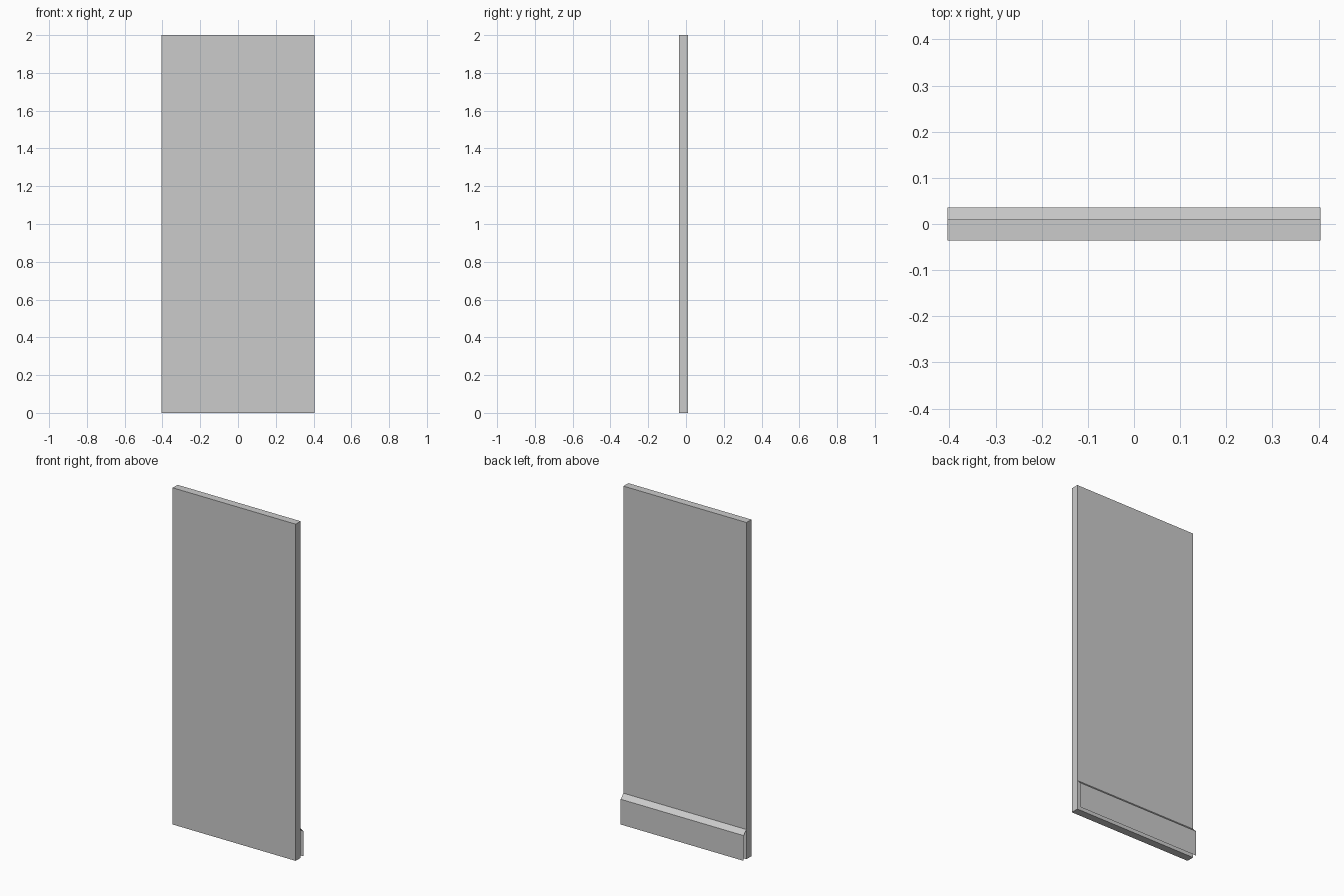
import bpy, bmesh

if "Cube" in bpy.data.objects:
    bpy.data.objects.remove(bpy.data.objects["Cube"])

HALF_W = 0.404
FRONT, BACK, OUT = -0.036, 0.01, 0.036


def extrude_profile(name, points, closed):
    """Sweep a (y, z) profile across the width; closed profiles get end caps."""
    bm = bmesh.new()
    left = [bm.verts.new((-HALF_W, y, z)) for y, z in points]
    right = [bm.verts.new((HALF_W, y, z)) for y, z in points]
    n = len(points)
    for i in range(n if closed else n - 1):
        j = (i + 1) % n
        bm.faces.new((left[i], left[j], right[j], right[i]))
    if closed:
        bm.faces.new(left[::-1])
        bm.faces.new(right)
        bmesh.ops.recalc_face_normals(bm, faces=bm.faces)
    mesh = bpy.data.meshes.new(name)
    bm.to_mesh(mesh)
    bm.free()
    obj = bpy.data.objects.new(name, mesh)
    bpy.context.collection.objects.link(obj)
    return obj


# Flat door slab
extrude_profile("door_panel", [(FRONT, 0), (BACK, 0), (BACK, 2), (FRONT, 2)], True)

# Thin folded weather strip on the back, open at the ends and underneath
extrude_profile("weather_strip", [(OUT, 0), (OUT, 0.15), (BACK, 0.176)], False)
